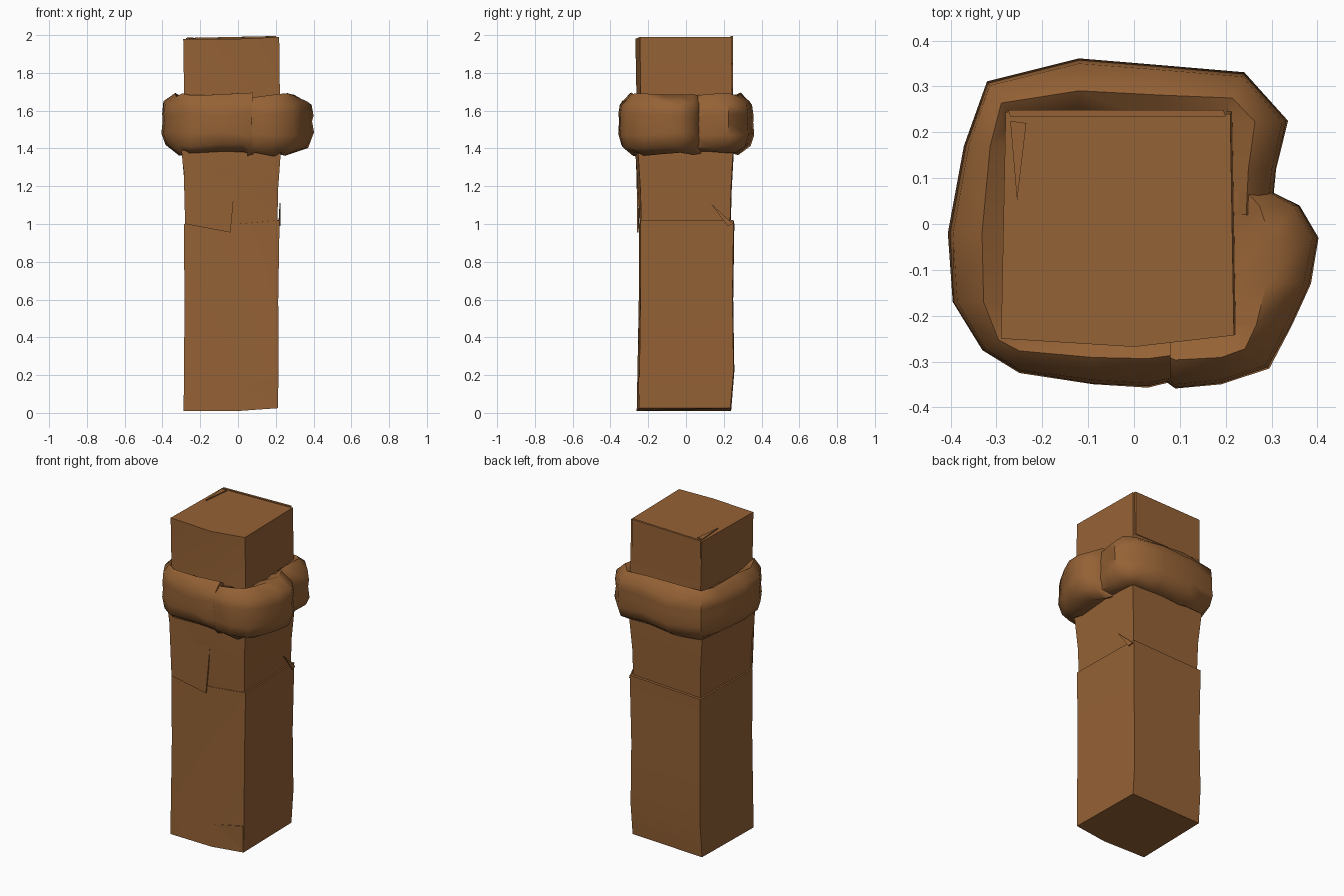
import bpy, bmesh, math, random
from mathutils import Vector

random.seed(4)
cube = bpy.data.objects.get("Cube")
if cube:
    bpy.data.objects.remove(cube, do_unlink=True)

WOOD = (0.30, 0.122, 0.036, 1)
wood = bpy.data.materials.new("brown wood")
wood.use_nodes = True
wood.diffuse_color = WOOD
shader = wood.node_tree.nodes["Principled BSDF"]
shader.inputs["Base Color"].default_value = WOOD
shader.inputs["Roughness"].default_value = 0.9


def loft(name, rings, angle=40):
    """Skin a list of equal-length rings and cap both ends."""
    bm = bmesh.new()
    rows = [[bm.verts.new(p) for p in ring] for ring in rings]
    n = len(rows[0])
    for a, b in zip(rows, rows[1:]):
        for i in range(n):
            j = (i + 1) % n
            bm.faces.new((a[i], a[j], b[j], b[i]))
    bm.faces.new(rows[0][::-1])
    bm.faces.new(rows[-1])
    bmesh.ops.recalc_face_normals(bm, faces=bm.faces)
    mesh = bpy.data.meshes.new(name)
    bm.to_mesh(mesh)
    bm.free()
    mesh.materials.append(wood)
    obj = bpy.data.objects.new(name, mesh)
    bpy.context.collection.objects.link(obj)
    bpy.ops.object.select_all(action='DESELECT')
    obj.select_set(True)
    bpy.context.view_layer.objects.active = obj
    bpy.ops.object.shade_smooth_by_angle(angle=math.radians(angle))
    return obj


def section(z, left, right, front, back, bow=0.012, tilt=0.0):
    """Rough square section, front face bowed at a split in the middle."""
    return [(left, front, z), (0, front - bow, z), (right, front + 0.007, z + tilt),
            (right - 0.008, back, z + tilt), (left + 0.01, back + 0.004, z)]


# Rough-hewn post: a slightly fuller lower length and an upper length
loft("lower_post", [
    section(0.01, -0.288, 0.212, -0.255, 0.235, 0.006, 0.015),
    section(0.22, -0.286, 0.214, -0.253, 0.252, 0.004),
    section(0.60, -0.283, 0.213, -0.248, 0.246, 0.002),
    section(1.00, -0.287, 0.220, -0.247, 0.252, 0.002, 0.02),
])
loft("upper_post", [
    section(0.95, -0.275, 0.208, -0.242, 0.232, 0.002),
    section(1.18, -0.280, 0.212, -0.248, 0.238, 0.006),
    section(1.40, -0.300, 0.228, -0.262, 0.250, 0.008),
    section(1.66, -0.285, 0.222, -0.248, 0.245, 0.014),
    section(1.98, -0.290, 0.218, -0.250, 0.240, 0.018, 0.01),
])

# Lumpy collar cross-section: fraction outward from the post, height
COLLAR = [(0, 1.65), (0.5, 1.685), (0.92, 1.64), (0.98, 1.58), (0.95, 1.54),
          (1, 1.48), (0.85, 1.415), (0.4, 1.375), (0, 1.39)]


def collar(name, path, drop=0.0, wobble=0.012):
    rings = []
    for x, y in path:
        outer = Vector((x, y, 0))
        inner = Vector((min(max(x, -0.26), 0.19), min(max(y, -0.23), 0.22), 0))
        ring = []
        for t, z in COLLAR:
            p = inner.lerp(outer, t + random.uniform(-wobble, wobble))
            p.z = z - drop + random.uniform(-wobble, wobble)
            ring.append(p)
        rings.append(ring)
    return loft(name, rings, 50)


# Collar in two overlapping lengths
collar("collar_long", [
    (0.30, 0.02), (0.31, 0.12), (0.335, 0.225), (0.24, 0.33), (0.06, 0.345),
    (-0.12, 0.362), (-0.32, 0.31), (-0.37, 0.17), (-0.405, -0.02),
    (-0.395, -0.17), (-0.33, -0.275), (-0.25, -0.325), (-0.09, -0.35),
    (0.03, -0.357), (0.08, -0.345)])
collar("collar_short", [
    (0.05, -0.33), (0.09, -0.36), (0.19, -0.35), (0.295, -0.315),
    (0.345, -0.22), (0.385, -0.13), (0.405, -0.03), (0.36, 0.04),
    (0.28, 0.08)], 0.005)


def splinter(name, corners, push):
    """Thin flake of wood, its corners extruded along push."""
    off = Vector(push)
    base = [Vector(c) for c in corners]
    loft(name, [base, [c + off for c in base]], 20)


# Flakes standing slightly proud of the post
splinter("front_flake", [(-0.28, -0.248, 1.0), (-0.04, -0.252, 0.955),
                         (0.0, -0.25, 1.39), (-0.29, -0.258, 1.39)], (0, -0.008, 0))
splinter("foot_flake", [(0.0, -0.25, 0.15), (0.21, -0.245, 0.19),
                        (0.21, -0.24, 0.03), (0.02, -0.25, 0.03)], (0, -0.008, 0))
splinter("right_flake", [(0.214, 0.25, 1.0), (0.22, 0.13, 1.11),
                         (0.22, 0.22, 0.99)], (0.006, 0, 0))
splinter("top_back_flake", [(-0.27, 0.235, 1.985), (0.2, 0.235, 1.995),
                            (0.2, 0.235, 1.72), (-0.27, 0.235, 1.72)], (-0.005, 0.014, 0))
splinter("top_left_flake", [(-0.27, 0.225, 1.975), (-0.235, 0.22, 1.975),
                            (-0.255, 0.05, 1.975)], (0, 0, 0.012))
